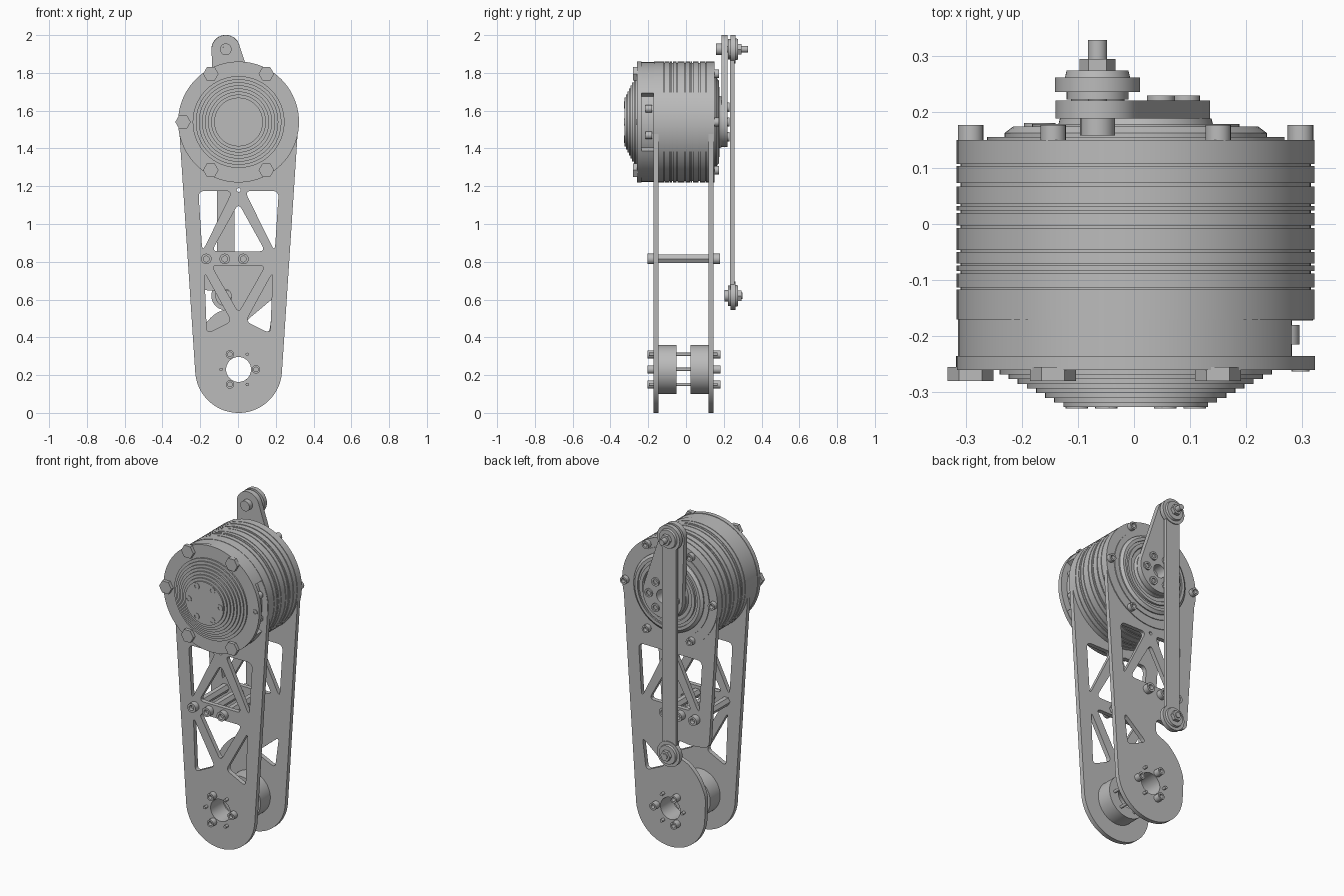
import bpy, bmesh, math
from mathutils import Vector
from mathutils.geometry import convex_hull_2d

if "Cube" in bpy.data.objects:
    bpy.data.objects.remove(bpy.data.objects["Cube"])

metal = bpy.data.materials.new("grey_metal")
metal.use_nodes = True
GREY = (0.5, 0.5, 0.5, 1)
metal.diffuse_color = GREY
metal.node_tree.nodes["Principled BSDF"].inputs["Base Color"].default_value = GREY

CX, MZ, FZ = 0.003, 1.54, 0.23      # centre line, motor height, foot height
PX, TOPZ, LOWZ = -0.065, 1.925, 0.62  # link pivots


def finish(ob):
    ob.data.materials.clear()
    ob.data.materials.append(metal)
    bpy.ops.object.select_all(action='DESELECT')
    ob.select_set(True)
    bpy.context.view_layer.objects.active = ob
    bpy.ops.object.shade_smooth_by_angle(angle=math.radians(32))
    return ob


def lathe(name, profile, x=CX, z=MZ, n=64, start=0, sweep=360, closed=False):
    """Turn (y, radius) points about an axis along y."""
    bm = bmesh.new()
    full = sweep == 360
    pts = profile + profile[:1] if closed else profile
    rings = []
    for i in range(n if full else n + 1):
        a = math.radians(start + sweep * i / n)
        rings.append([bm.verts.new((x + r * math.cos(a), y, z + r * math.sin(a)))
                      for y, r in pts])
    for i in range(n):
        a, b = rings[i], rings[(i + 1) % len(rings)]
        for j in range(len(pts) - 1):
            bm.faces.new((a[j], a[j + 1], b[j + 1], b[j]))
    if not full:
        for ring in (rings[0], rings[-1]):
            bm.faces.new(ring[:-1])
    bmesh.ops.remove_doubles(bm, verts=bm.verts, dist=1e-5)
    bmesh.ops.recalc_face_normals(bm, faces=bm.faces)
    me = bpy.data.meshes.new(name)
    bm.to_mesh(me)
    bm.free()
    ob = bpy.data.objects.new(name, me)
    bpy.context.collection.objects.link(ob)
    return finish(ob)


def rod(name, y0, y1, r, x, z, n=20):
    return lathe(name, [(y0, 0), (y0, r), (y1, r), (y1, 0)], x, z, n)


def socket_bolt(name, face, tip, r, x, z):
    """Cap head with a socket; its outer end is at tip."""
    deep = tip + (face - tip) * 0.6
    lathe(name, [(face, 0), (face, r), (tip, r), (tip, r * 0.55), (deep, r * 0.55), (deep, 0)], x, z, 18)


def circle(x, z, r, n=48):
    return [(x + r * math.cos(2 * math.pi * i / n), z + r * math.sin(2 * math.pi * i / n))
            for i in range(n)]


def hull(*circles):
    pts = [p for c in circles for p in circle(*c)]
    return [pts[i] for i in convex_hull_2d(pts)]


def rounded(points, d):
    """Fillet the corners of an outline."""
    out = []
    for i, p in enumerate(points):
        p, a, b = Vector(p), Vector(points[i - 1]), Vector(points[(i + 1) % len(points)])
        s = p + (a - p).normalized() * min(d, (a - p).length * 0.45)
        e = p + (b - p).normalized() * min(d, (b - p).length * 0.45)
        for k in range(6):
            t = k / 5
            out.append(tuple(s * (1 - t) ** 2 + p * 2 * t * (1 - t) + e * t * t))
    return out


def plate(name, y0, y1, outlines):
    """Flat plate; every outline after the first is a hole."""
    cu = bpy.data.curves.new(name, 'CURVE')
    cu.dimensions, cu.fill_mode, cu.extrude = '2D', 'BOTH', (y1 - y0) / 2
    for o in outlines:
        sp = cu.splines.new('POLY')
        sp.points.add(len(o) - 1)
        for pt, (x, z) in zip(sp.points, o):
            pt.co = (x, z, 0, 1)
        sp.use_cyclic_u = True
    ob = bpy.data.objects.new(name, cu)
    ob.rotation_euler.x = math.pi / 2
    ob.location.y = (y0 + y1) / 2
    bpy.context.collection.objects.link(ob)
    bpy.ops.object.select_all(action='DESELECT')
    ob.select_set(True)
    bpy.context.view_layer.objects.active = ob
    bpy.ops.object.convert(target='MESH')
    ob = bpy.context.view_layer.objects.active
    bm = bmesh.new()
    bm.from_mesh(ob.data)
    bmesh.ops.remove_doubles(bm, verts=bm.verts, dist=1e-5)
    bm.to_mesh(ob.data)
    bm.free()
    return finish(ob)


def around(x, z, r, angles):
    return [(x + r * math.cos(math.radians(a)), z + r * math.sin(math.radians(a))) for a in angles]


def mirror(points):
    return [(2 * CX - x, z) for x, z in points]


# Side plates with lightening windows
leg = hull((CX, MZ, 0.316, 96), (CX, FZ, 0.23, 96))
upper = [(-0.21, 1.175), (-0.03, 1.175), (-0.18, 0.87), (-0.19, 0.87)]
middle = [(CX, 1.11), (-0.14, 0.855), (0.145, 0.855)]
lower_middle = [(-0.14, 0.78), (0.145, 0.78), (CX, 0.53)]
lower = [(-0.178, 0.745), (-0.035, 0.485), (-0.165, 0.42)]
small_slot = [(0.19, 0.61), (0.165, 0.42), (0.035, 0.48)]
shared = [rounded(w, 0.035) for w in (upper, mirror(upper), middle)]
shared += [circle(CX, FZ, 0.066), circle(CX, 1.18, 0.01, 16)]
plate("front_leg_plate", -0.172, -0.145, [leg] + shared +
      [rounded(w, 0.03) for w in (lower_middle, lower, mirror(lower))])

# Rear plate has a notch that clears the link end
notch = [(-0.255, 0.66), (-0.13, 0.645), (-0.04, 0.66), (-0.03, 0.56),
         (-0.12, 0.53), (-0.19, 0.455), (-0.233, 0.36)]
rear = []
for i, p in enumerate(leg):
    q = leg[(i + 1) % len(leg)]
    rear.append(p)
    if p[0] < 0 and q[0] < 0 and abs(p[1] - q[1]) > 0.5:
        rear += notch if p[1] > q[1] else notch[::-1]
plate("rear_leg_plate", 0.119, 0.145, [rounded(rear, 0.04)] + shared + [rounded(small_slot, 0.03)])

# Motor body with shallow grooves
body = [(0.15, 0), (0.15, 0.319)]
for y, w in ((0.105, 0.004), (0.07, 0.006), (0.034, 0.004), (0.022, 0.004), (-0.005, 0.004),
             (-0.048, 0.004), (-0.072, 0.004), (-0.086, 0.004), (-0.115, 0.004)):
    body += [(y + w / 2, 0.319), (y + w / 2, 0.312), (y - w / 2, 0.312), (y - w / 2, 0.319)]
body += [(-0.17, 0.319), (-0.17, 0.279), (-0.235, 0.279), (-0.235, 0.32), (-0.26, 0.32), (-0.26, 0)]
lathe("motor_body", body, n=96)
lathe("motor_front_shell", [(-0.17, 0.27), (-0.17, 0.317), (-0.235, 0.317), (-0.235, 0.27)],
      n=72, start=29, sweep=302, closed=True)
for z in (1.47, 1.61):
    rod("connector_post", -0.215, -0.18, 0.02, 0.275, z)

# Stepped front cap
cap = [(-0.255, 0.243)]
for i in range(8):
    r, y = 0.243 - 0.0163 * i, -0.26 - 0.0083 * (i + 1)
    cap += [(cap[-1][0], r), (y, r)]
lathe("front_stepped_cap", cap + [(cap[-1][0], 0)])
for x, z in around(CX, MZ, 0.105, range(0, 360, 60)):
    socket_bolt("front_cap_screw", -0.32, -0.329, 0.02, x, z)

# Rear cap and output hub
lathe("rear_cap", [(0.145, 0.265), (0.155, 0.265), (0.155, 0.234), (0.162, 0.234), (0.174, 0.218),
                   (0.174, 0.2), (0.166, 0.2), (0.166, 0.185), (0.178, 0.185), (0.178, 0.165),
                   (0.17, 0.16), (0.17, 0.14), (0.188, 0.135), (0.188, 0.04), (0.16, 0.04), (0.16, 0)])

# Housing bolts
for a, (x, z) in zip(range(0, 360, 60), around(CX, MZ, 0.294, range(0, 360, 60))):
    if a:
        rod("front_hex_bolt", -0.28, -0.255, 0.041, x, z, 6)
    else:
        socket_bolt("front_small_screw", -0.255, -0.263, 0.016, x, z)
    socket_bolt("rear_housing_bolt", 0.14, 0.176, 0.023, x, z)

# Crank arm
plate("crank_arm", 0.188, 0.22, [hull((CX, MZ, 0.132), (PX, TOPZ, 0.075)), circle(CX, MZ, 0.04)])
for x, z in around(CX, MZ, 0.09, range(0, 360, 60)):
    socket_bolt("crank_screw", 0.215, 0.229, 0.025, x, z)

# Link rod and its two pivots
bar = [(PX - 0.047, LOWZ), (PX + 0.047, LOWZ), (PX + 0.047, TOPZ), (PX - 0.047, TOPZ)]
plate("link_bar", 0.234, 0.256, [bar])
for label, z, near in (("upper", TOPZ, 0.158), ("lower", LOWZ, 0.205)):
    lathe(label + "_link_bearing", [(0.222, 0), (0.222, 0.055), (0.235, 0.055), (0.235, 0.076), (0.261, 0.076),
                                    (0.261, 0.058), (0.274, 0.055), (0.274, 0)], PX, z, 48)
    rod(label + "_link_nut", 0.27, 0.294, 0.032, PX, z, 6)
    rod(label + "_link_pin", near, 0.328 if z > 1 else 0.3, 0.017, PX, z)
    socket_bolt(label + "_link_bolt_head", near + 0.03, near, 0.031, PX, z)

# Spacers between the plates
for x in (-0.168, -0.07, 0.028):
    rod("cross_spacer", -0.15, 0.125, 0.026, x, 0.815, 6)
    socket_bolt("spacer_front_bolt", -0.17, -0.205, 0.028, x, 0.815)
    socket_bolt("spacer_rear_bolt", 0.14, 0.18, 0.028, x, 0.815)

# Foot rollers and fasteners
for y0, y1 in ((-0.15, -0.05), (0.025, 0.125)):
    lathe("foot_roller", [(y0, 0.066), (y0, 0.13), (y1, 0.13), (y1, 0.066)], CX, FZ, closed=True)
for x, z in around(CX, FZ, 0.092, (0, 120, 240)):
    rod("foot_through_rod", -0.15, 0.13, 0.009, x, z)
    socket_bolt("foot_front_bolt", -0.17, -0.205, 0.022, x, z)
    socket_bolt("foot_rear_bolt", 0.14, 0.183, 0.022, x, z)
for x, z in around(CX, FZ, 0.092, (60, 180, 300)):
    rod("foot_pin", -0.195, 0.168, 0.009, x, z, 12)
